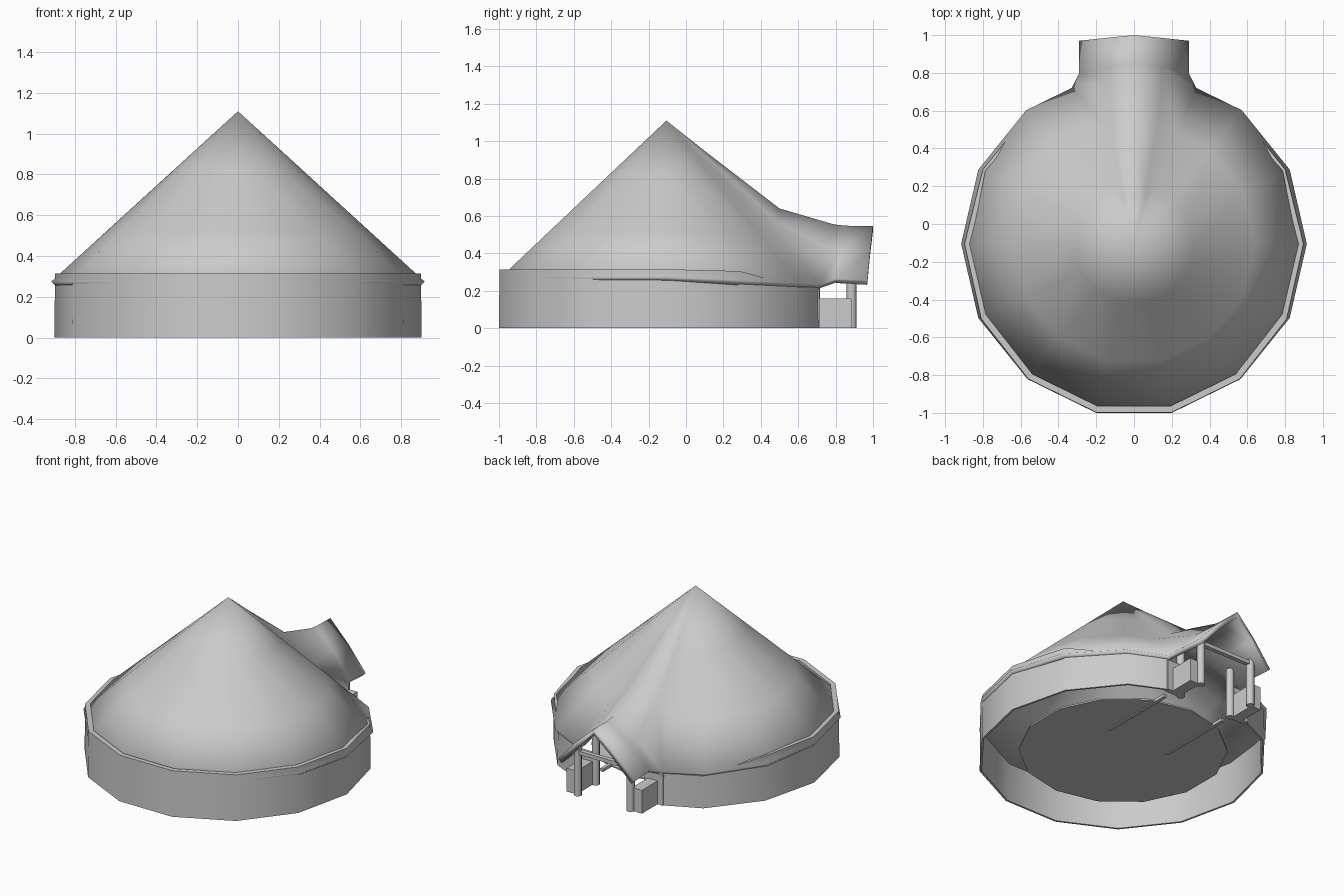
import bpy, bmesh, math
from mathutils import Vector

if "Cube" in bpy.data.objects:
    bpy.data.objects.remove(bpy.data.objects["Cube"])

CY = -0.105                      # centre of the round hut
STEP = 2 * math.pi / 14
APEX = Vector((0, CY, 1.11))
ANGLES = [k * STEP for k in range(-9, 3)]   # leaves a gap at the back for the porch


def make(name, verts, faces, smooth=None):
    me = bpy.data.meshes.new(name)
    me.from_pydata(verts, [], faces)
    ob = bpy.data.objects.new(name, me)
    bpy.context.collection.objects.link(ob)
    if smooth:
        bpy.ops.object.select_all(action='DESELECT')
        ob.select_set(True)
        bpy.context.view_layer.objects.active = ob
        bpy.ops.object.shade_smooth_by_angle(angle=math.radians(smooth))
    return ob


def box(name, x0, x1, y0, y1, z0, z1):
    v = [(x, y, z) for x in (x0, x1) for y in (y0, y1) for z in (z0, z1)]
    f = [(0, 1, 3, 2), (4, 6, 7, 5), (0, 4, 5, 1), (2, 3, 7, 6), (0, 2, 6, 4), (1, 5, 7, 3)]
    return make(name, v, f)


def cylinder(name, r, x, y, z0, z1, n):
    bpy.ops.mesh.primitive_cylinder_add(vertices=n, radius=r, depth=z1 - z0,
                                        location=(x, y, (z0 + z1) / 2))
    bpy.context.object.name = name
    return bpy.context.object


# Roof: conical columns around the hut, joined to a ridged porch spur at the back
ROWS = (0.35, 0.7, 1.0)
columns = []
for a in ANGLES:
    eave = Vector((0.915 * math.cos(a), CY + 0.905 * math.sin(a),
                   0.275 - 0.045 * max(0, math.sin(a))))
    columns.append([APEX.lerp(eave, t) for t in ROWS])
edge = [APEX.lerp(Vector((0.33, 0.72, 0.235)), t) for t in ROWS]
edge += [Vector((0.29, 0.80, 0.265)), Vector((0.29, 0.97, 0.255))]
mid = [Vector(p) for p in ((0.06, 0.15, 0.88), (0.12, 0.49, 0.57), (0.15, 0.76, 0.43),
                           (0.15, 0.83, 0.42), (0.15, 0.985, 0.41))]
ridge = [Vector(p) for p in ((0, 0.11, 0.94), (0, 0.50, 0.64), (0, 0.79, 0.555),
                             (0, 0.85, 0.548), (0, 1.0, 0.545))]
mirror = lambda col: [Vector((-p.x, p.y, p.z)) for p in col]
columns += [edge, mid, ridge, mirror(mid), mirror(edge)]

verts, faces, start = [APEX], [], []
for col in columns:
    start.append(len(verts))
    verts += col
for i, col in enumerate(columns):
    j = (i + 1) % len(columns)
    a, b = start[i], start[j]
    faces.append((0, a, b))
    for r in range(min(len(col), len(columns[j])) - 1):
        faces.append((a + r, a + r + 1, b + r + 1, b + r))
roof = make("roof", verts, faces, 84)
shell = roof.modifiers.new("thickness", 'SOLIDIFY')
shell.thickness = 0.035
shell.offset = -1

# Round wall: parapet showing at the front, tucked under the eaves at the back, open at the door
wall_plan = [(-0.32, 0.71, 0.22, 0.97)]
for a in ANGLES:
    s = math.sin(a)
    top, k, grow = (0.315, 0.96, 1) if s < 0.1 else ((0.305, 0.98, 0.99) if s < 0.5 else (0.22, 0.97, 0.985))
    wall_plan.append((0.9 * grow * math.cos(a), CY + 0.918 * grow * s, top, k))
wall_plan.append((0.32, 0.71, 0.22, 0.97))
verts, faces = [], []
for x, y, top, k in wall_plan:
    scaled = lambda f, z: (x * f, CY + (y - CY) * f, z)
    verts += [(x, y, 0), scaled(0.997, top), scaled(k, top), scaled(0.985, 0)]
for i in range(len(wall_plan) - 1):
    for e in range(4):
        n = (e + 1) % 4
        faces.append((4 * i + e, 4 * i + 4 + e, 4 * i + 4 + n, 4 * i + n))
last = 4 * (len(wall_plan) - 1)
faces += [(0, 1, 2, 3), (last + 3, last + 2, last + 1, last)]
make("round_wall", verts, faces, 30)

# Floor disc
cylinder("floor", 0.65, 0, CY, 0.04, 0.05, 14)

# Porch: low side walls, round posts and the runners under the floor
for s, side in ((-1, "left"), (1, "right")):
    x0, x1 = sorted((s * 0.21, s * 0.285))
    box(f"porch_low_wall_{side}", x0, x1, 0.70, 0.885, 0, 0.16)
    x0, x1 = sorted((s * 0.21, s * 0.325))
    box(f"door_jamb_{side}", x0, x1, 0.68, 0.715, 0, 0.21)
    for y, top, part in ((0.885, 0.32, "outer"), (0.69, 0.34, "inner")):
        cylinder(f"porch_{part}_post_{side}", 0.026, s * 0.2, y, 0, top, 8)
        bpy.ops.object.shade_smooth_by_angle(angle=math.radians(50))
    x0, x1 = sorted((s * 0.222, s * 0.245))
    box(f"floor_runner_{side}", x0, x1, 0.04, 0.58, 0.034, 0.054)

# Cross beam resting on the outer posts
box("porch_beam", -0.2, 0.2, 0.87, 0.9, 0.285, 0.31)
